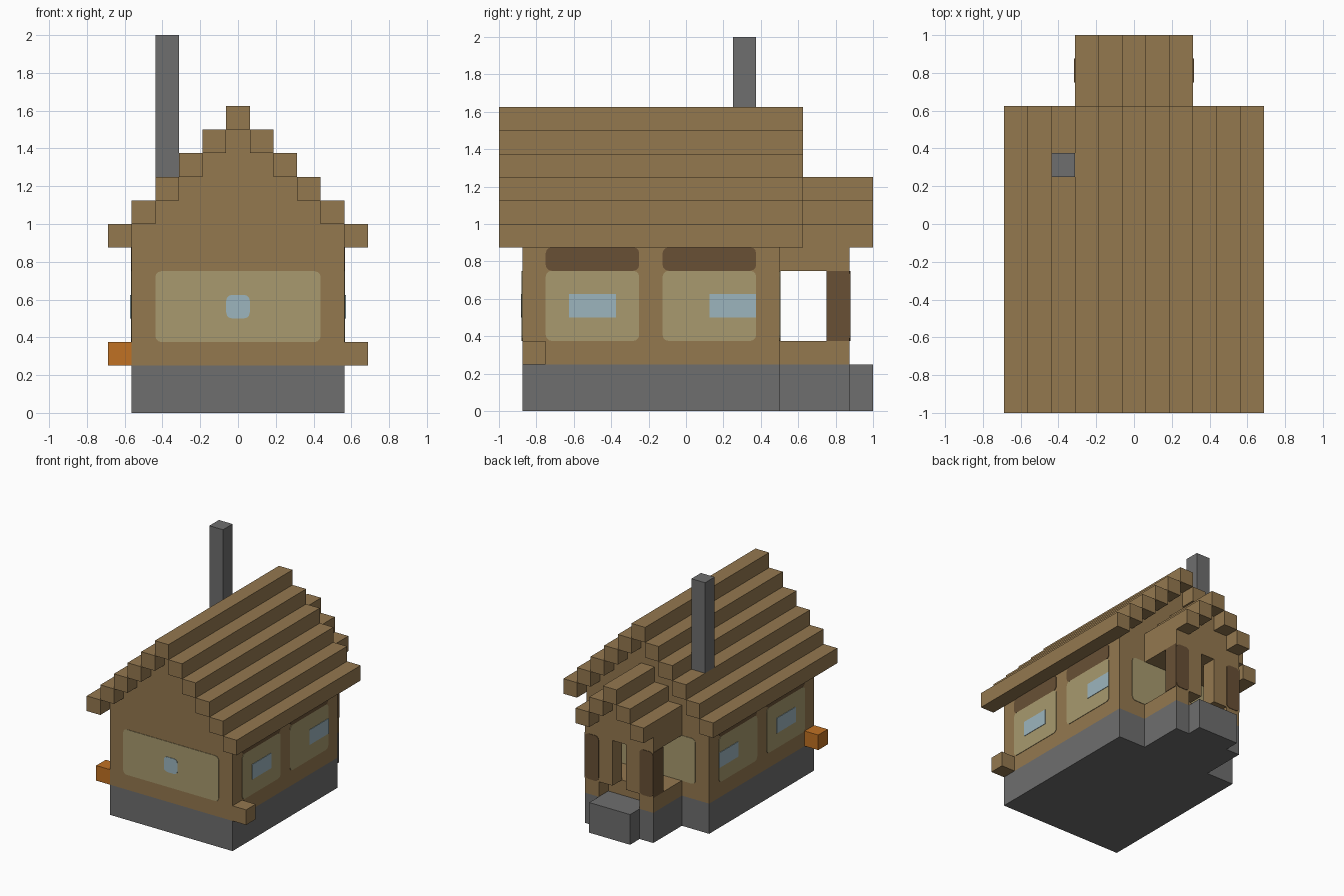
import bpy, bmesh, math
from mathutils import Vector, Matrix

U = 0.125  # one block

if "Cube" in bpy.data.objects:
    bpy.data.objects.remove(bpy.data.objects["Cube"])


def material(name, r, g, b):
    lin = [((c / 255 + 0.055) / 1.055) ** 2.4 for c in (r, g, b)] + [1]
    m = bpy.data.materials.new(name)
    m.use_nodes = True
    m.diffuse_color = lin
    m.node_tree.nodes["Principled BSDF"].inputs["Base Color"].default_value = lin
    return m


wood = material("wood", 148, 120, 79)
dark_wood = material("dark_wood", 104, 80, 53)
stone = material("stone", 110, 110, 110)
panel_tan = material("panel_tan", 168, 154, 110)
glass = material("glass_blue", 156, 181, 190)
orange = material("orange", 192, 113, 35)


def finish(bm, name, mat):
    bmesh.ops.recalc_face_normals(bm, faces=bm.faces)
    mesh = bpy.data.meshes.new(name)
    bm.to_mesh(mesh)
    bm.free()
    mesh.materials.append(mat)
    ob = bpy.data.objects.new(name, mesh)
    bpy.context.collection.objects.link(ob)
    return ob


def extruded(name, mat, points, direction):
    bm = bmesh.new()
    face = bm.faces.new([bm.verts.new(p) for p in points])
    new = bmesh.ops.extrude_face_region(bm, geom=[face])["geom"]
    verts = [v for v in new if isinstance(v, bmesh.types.BMVert)]
    bmesh.ops.translate(bm, vec=direction, verts=verts)
    return finish(bm, name, mat)


def box(name, mat, x, y, z):
    """Box from ranges given in blocks."""
    lo, hi = Vector((x[0], y[0], z[0])) * U, Vector((x[1], y[1], z[1])) * U
    bm = bmesh.new()
    bmesh.ops.create_cube(bm, size=1)
    for v in bm.verts:
        v.co = [lo[i] + (v.co[i] + 0.5) * (hi[i] - lo[i]) for i in range(3)]
    return finish(bm, name, mat)


def gable(name, half, base, eave, y):
    """Wall block with a stepped gable, one block in per step."""
    right = [(half, base)]
    z = eave
    while half > 0:
        right += [(half, z), (half - 1, z)] if half > 0.5 else [(half, z)]
        half, z = half - 1, z + 1
    outline = right + [(-px, pz) for px, pz in reversed(right)]
    pts = [Vector((px, y[0], pz)) * U for px, pz in outline]
    extruded(name, wood, pts, Vector((0, (y[1] - y[0]) * U, 0)))


def stepped_roof(name, half, z, y):
    """Logs running along y, one step up for each block inward."""
    while half > 0:
        inner = half - 1
        if half < 1:
            box(name + "_ridge", wood, (-half, half), y, (z, z + 1))
        else:
            for side, s in (("left", 1), ("right", -1)):
                xs = sorted((s * inner, s * half))
                box(f"{name}_log_{side}", wood, xs, y, (z, z + 1))
        half, z = inner, z + 1


def plate(name, mat, normal, offset, across, z, radius=0.25, lift=0.004):
    """Thin rounded plate on a wall; across and z are ranges in blocks."""
    n = Vector(normal)
    axis = Vector((abs(n.y), abs(n.x), 0))
    pts = []
    corners = ((1, 1), (0, 1), (0, 0), (1, 0))
    for i, (a, b) in enumerate(corners):
        ca = across[a] + radius * (1 - 2 * a)
        cb = z[b] + radius * (1 - 2 * b)
        for k in range(4 if radius else 1):
            t = math.radians(90 * i + 30 * k)
            p, q = ca + radius * math.cos(t), cb + radius * math.sin(t)
            pts.append((axis * p + Vector((0, 0, q)) + n * offset) * U)
    extruded(name, mat, pts, n * lift)


# Stone base, porch base and step
box("house_foundation", stone, (-4.5, 4.5), (-7, 4), (0, 2))
box("porch_foundation", stone, (-2.5, 2.5), (4, 7), (0, 2))
box("porch_step", stone, (-1.5, 1.5), (7, 8), (0, 2))

# Main house, roof and chimney
gable("house_walls", 4.5, 2, 8, (-7, 4))
stepped_roof("main_roof", 5.5, 7, (-8, 5))
box("chimney", stone, (-3.5, -2.5), (2, 3), (10, 16))

# Small blocks beside the front corners
box("corner_block_left", wood, (4.5, 5.5), (-7, -6), (2, 3))
box("corner_block_right", orange, (-5.5, -4.5), (-7, -6), (2, 3))

# Porch at the back
box("porch_floor", wood, (-2.5, 2.5), (4, 6), (2, 3))
gable("porch_gable", 2.5, 6, 7, (4, 7))
stepped_roof("porch_roof", 2.5, 7, (4, 8))

# Parts that repeat on both sides
for side, s in (("left", 1), ("right", -1)):
    def span(a, b):
        return sorted((s * a, s * b))

    box(f"porch_post_{side}", wood, span(1.5, 2.5), (6, 7), (2, 6))
    box(f"porch_door_panel_{side}", wood, span(0.5, 1.5), (6, 7), (3, 6))
    plate(f"post_dark_back_{side}", dark_wood, (0, 1, 0), 7, span(1.5, 2.5), (3, 6))
    plate(f"post_dark_side_{side}", dark_wood, (s, 0, 0), 2.5, (6, 7), (3, 6), 0)

    # Side wall panels with shaded boards above
    for y0, g0 in ((-6, -5), (-1, 1)):
        ys = (y0, y0 + 4)
        plate(f"side_panel_{side}", panel_tan, (s, 0, 0), 4.5, ys, (3, 6))
        plate(f"dark_board_{side}", dark_wood, (s, 0, 0), 4.5, ys, (6, 7))
        plate(f"side_window_{side}", glass, (s, 0, 0), 4.5, (g0, g0 + 2), (4, 5), 0, 0.008)

# Front and back panels
plate("front_panel", panel_tan, (0, -1, 0), 7, (-3.5, 3.5), (3, 6))
plate("front_window", glass, (0, -1, 0), 7, (-0.5, 0.5), (4, 5), 0.25, 0.008)
plate("back_panel", panel_tan, (0, 1, 0), 4, (-3.5, 3.5), (3, 6))
